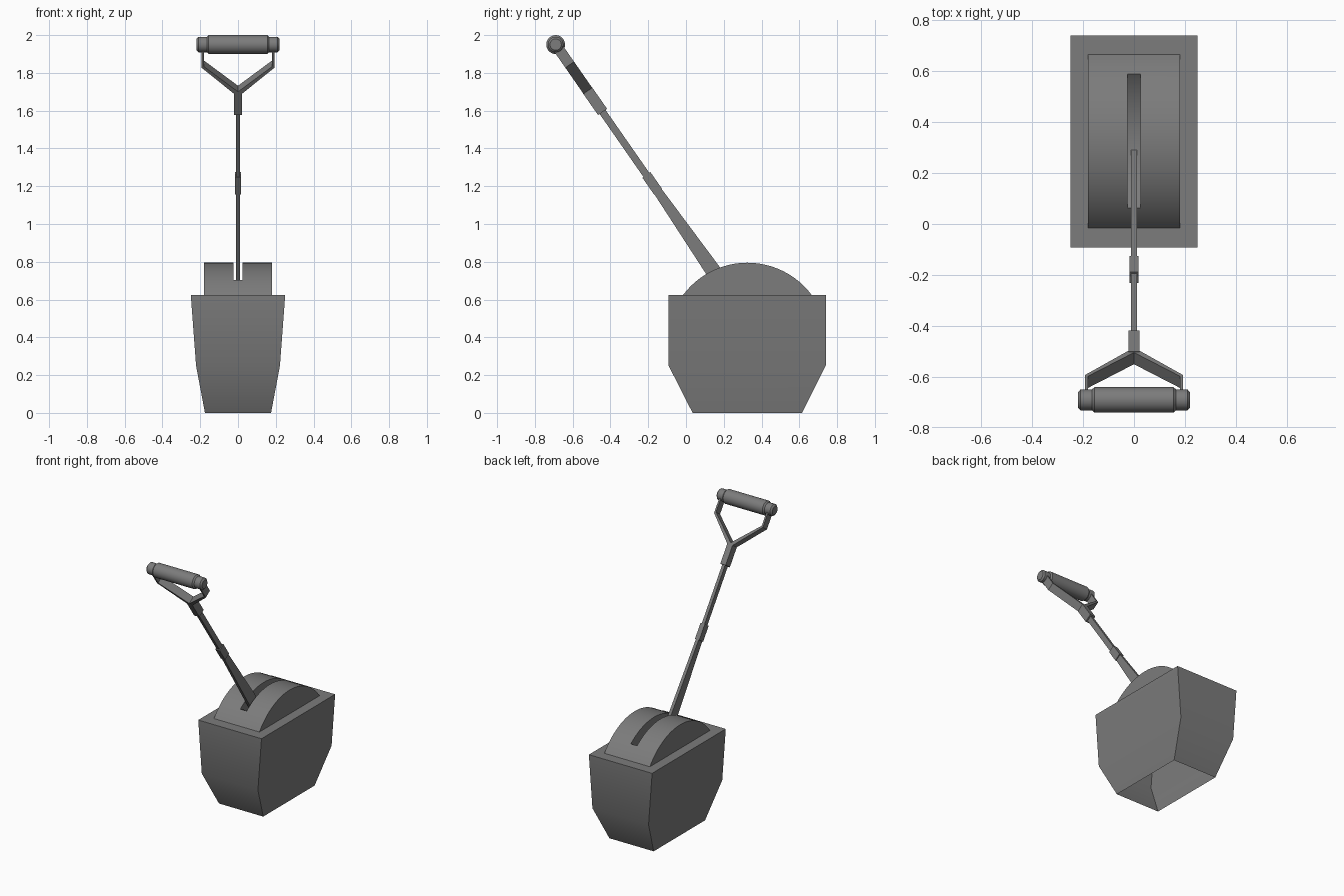
import bpy, bmesh, math
from mathutils import Matrix

cube = bpy.data.objects.get("Cube")
if cube:
    bpy.data.objects.remove(cube, do_unlink=True)

grey = bpy.data.materials.new("dark grey metal")
grey.use_nodes = True
colour = (0.2, 0.2, 0.2, 1)
grey.diffuse_color = colour
grey.node_tree.nodes["Principled BSDF"].inputs["Base Color"].default_value = colour

# Lever frame: origin at the grip, local z runs up along the shaft
LEVER = Matrix.Translation((0, -0.69, 1.95)) @ Matrix.Rotation(0.608, 4, "X")


def smooth(obj):
    bpy.ops.object.select_all(action="DESELECT")
    obj.select_set(True)
    bpy.context.view_layer.objects.active = obj
    bpy.ops.object.shade_smooth_by_angle(angle=math.radians(30))


def loft(name, loops, caps=True, matrix=None):
    """Skin a stack of closed loops that have equal point counts."""
    bm = bmesh.new()
    rings = [[bm.verts.new(p) for p in loop] for loop in loops]
    n = len(rings[0])
    for a, b in zip(rings, rings[1:]):
        for i in range(n):
            j = (i + 1) % n
            bm.faces.new((a[i], a[j], b[j], b[i]))
    if caps:
        bm.faces.new(rings[0])
        bm.faces.new(rings[-1])
    bmesh.ops.recalc_face_normals(bm, faces=bm.faces)
    mesh = bpy.data.meshes.new(name)
    bm.to_mesh(mesh)
    bm.free()
    mesh.materials.append(grey)
    obj = bpy.data.objects.new(name, mesh)
    bpy.context.collection.objects.link(obj)
    if matrix:
        obj.matrix_world = matrix
    smooth(obj)
    return obj


def rect(hx, y0, y1, z):
    return [(-hx, y0, z), (hx, y0, z), (hx, y1, z), (-hx, y1, z)]


def prism(name, profile, half):
    """Extrude a side profile of (y, z) points across x."""
    return loft(name, [[(x, y, z) for y, z in profile] for x in (-half, half)])


def arc(cz, radius, half_angle, start, steps=24):
    return [(0.325 + radius * math.sin(a), cz + start * radius * math.cos(a))
            for a in (half_angle * (2 * i / steps - 1) for i in range(steps + 1))]


def lever_bar(name, sections):
    """Box along the lever from (distance below grip, half width, half depth)."""
    return loft(name, [rect(w, -d, d, -s) for s, w, d in sections], matrix=LEVER)


# Open-bottomed housing with a flat rim around the dome
loft("housing", [rect(0.18, -0.015, 0.665, 0.625), rect(0.25, -0.092, 0.74, 0.625),
                 rect(0.222, -0.092, 0.74, 0.25), rect(0.175, 0.035, 0.615, 0)], caps=False)

# Arched dome with a scooped slot
R = 0.425
SCOOP_Z = 1.038
dome = prism("dome", arc(0.37, R, math.asin(0.34 / R), 1) + [(0.665, 0.59), (-0.015, 0.59)], 0.18)
cutter = prism("slot_cutter", arc(SCOOP_Z, R, 1.2, -1, 48) + [(0.7, 1.1), (-0.05, 1.1)], 0.025)
cutter.hide_render = True
cut = dome.modifiers.new("slot", "BOOLEAN")
cut.operation = "DIFFERENCE"
cut.solver = "EXACT"
cut.object = cutter
bpy.context.view_layer.objects.active = dome
bpy.ops.object.modifier_apply(modifier="slot")
bpy.data.objects.remove(cutter, do_unlink=True)
smooth(dome)

# Thin wear strip lying on the slot floor under the lever
floor = [p for p in arc(SCOOP_Z, R, 0.64, -1) if p[0] < 0.3]
prism("slot_strip", [(y, z + 0.005) for y, z in floor] + [(y, z - 0.003) for y, z in floor[::-1]], 0.018)

# Shaft with its joint and fork socket
lever_bar("lower_shaft", [(0.89, 0.011, 0.022), (1.45, 0.011, 0.04), (1.66, 0.011, 0.042)])
lever_bar("upper_shaft", [(0.40, 0.011, 0.019), (0.90, 0.011, 0.019)])
lever_bar("shaft_joint", [(0.84, 0.017, 0.026), (0.95, 0.017, 0.026)])
lever_bar("fork_socket", [(0.29, 0.021, 0.029), (0.435, 0.021, 0.029)])

# Y-shaped fork ribbon, mirrored about the lever
right = [(0.193, -0.03), (0.193, -0.13), (0.014, -0.305)]
inner = [(0.181, -0.03), (0.181, -0.122), (0.0, -0.285)]
outline = (right + [(-x, z) for x, z in right[::-1]]
           + [(-x, z) for x, z in inner] + inner[1::-1])
loft("handle_fork", [[(x, y, z) for x, z in outline] for y in (-0.028, 0.028)], matrix=LEVER)

# Round grip with narrower bevelled ends
half_grip = [(0.22, 0.030), (0.21, 0.041), (0.165, 0.041), (0.155, 0.050)]
stations = [(-x, r) for x, r in half_grip] + half_grip[::-1]
turn = [math.tau * i / 24 for i in range(24)]
loft("hand_grip", [[(x, r * math.cos(a), r * math.sin(a)) for a in turn] for x, r in stations],
     matrix=LEVER)
